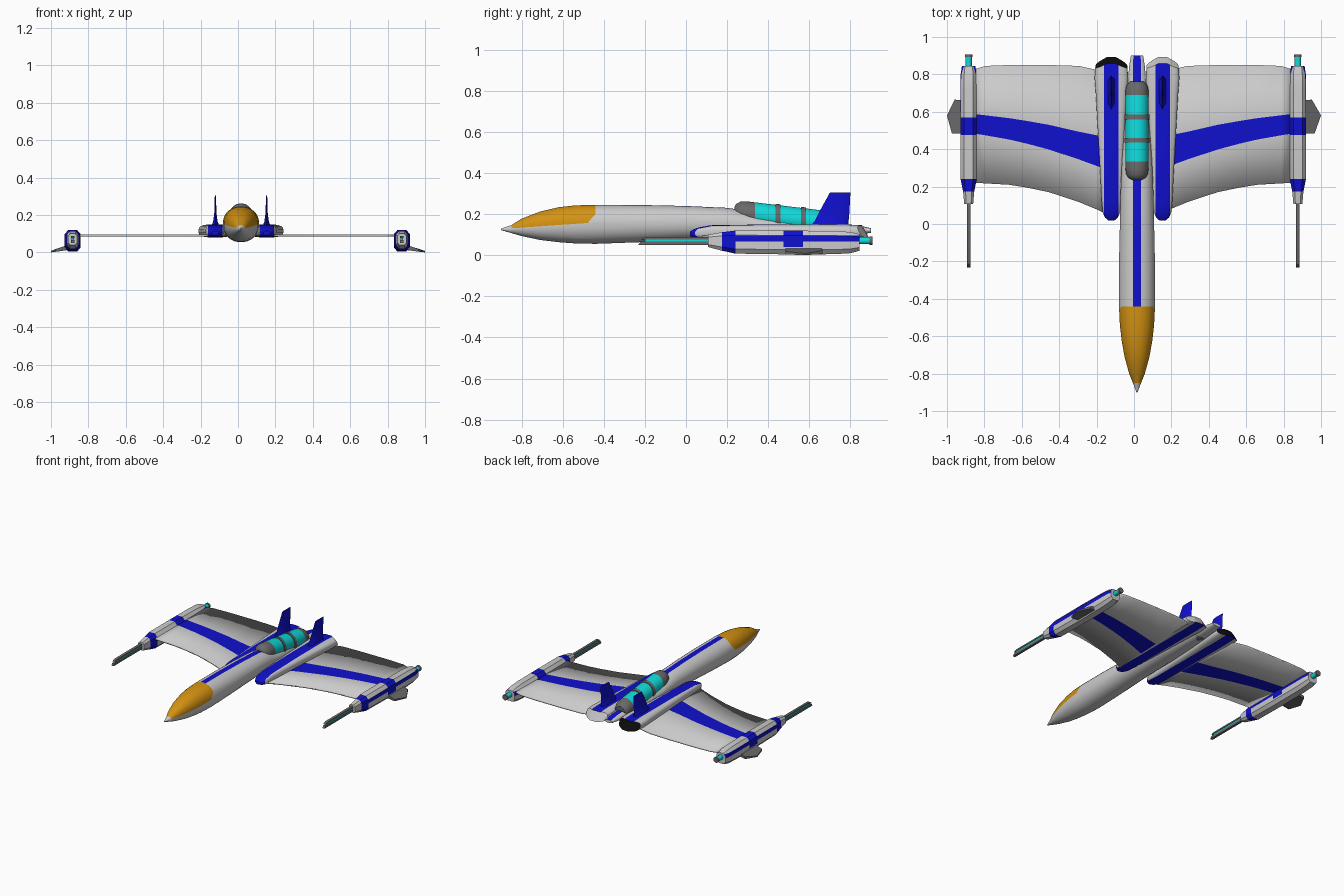
import bpy, bmesh, math
from mathutils import Vector

cube = bpy.data.objects.get("Cube")
if cube:
    bpy.data.objects.remove(cube)


def material(name, r, g, b):
    m = bpy.data.materials.new(name)
    m.use_nodes = True
    m.diffuse_color = (r, g, b, 1)
    m.node_tree.nodes["Principled BSDF"].inputs["Base Color"].default_value = (r, g, b, 1)
    return m


MATS = [material("light_grey", .6, .6, .6), material("deep_blue", .005, .005, .62),
        material("canopy_gold", .66, .29, .006), material("cyan_glow", .005, .7, .7),
        material("dark_grey", .14, .14, .14), material("engine_black", .004, .004, .004)]
GREY, BLUE, GOLD, CYAN, DARK, BLACK = range(6)


def finish(name, bm, rule, angle=35):
    """Paint faces by rule(centre, normal) and create the object."""
    bmesh.ops.recalc_face_normals(bm, faces=bm.faces)
    bm.normal_update()
    for f in bm.faces:
        f.material_index = rule(f.calc_center_median(), f.normal) if callable(rule) else rule
    mesh = bpy.data.meshes.new(name)
    bm.to_mesh(mesh)
    bm.free()
    for m in MATS:
        mesh.materials.append(m)
    ob = bpy.data.objects.new(name, mesh)
    bpy.context.collection.objects.link(ob)
    bpy.ops.object.select_all(action='DESELECT')
    ob.select_set(True)
    bpy.context.view_layer.objects.active = ob
    bpy.ops.object.shade_smooth_by_angle(angle=math.radians(angle))
    return ob


def skin(name, rings, rule, cuts=(), angle=35):
    """Bridge closed rings, cap both ends, cut along planes for clean colour edges."""
    bm = bmesh.new()
    vs = [[bm.verts.new(p) for p in ring] for ring in rings]
    n = len(vs[0])
    for a, b in zip(vs, vs[1:]):
        for i in range(n):
            j = (i + 1) % n
            bm.faces.new((a[i], a[j], b[j], b[i]))
    bm.faces.new(vs[0])
    bm.faces.new(vs[-1])
    for co, no in cuts:
        bmesh.ops.bisect_plane(bm, geom=bm.verts[:] + bm.edges[:] + bm.faces[:],
                               plane_co=co, plane_no=no, dist=1e-5)
    return finish(name, bm, rule, angle)


def oval(n, power=2.0):
    pts = []
    for i in range(n):
        a = 2 * math.pi * (i + .5) / n
        c, s = math.cos(a), math.sin(a)
        pts.append((math.copysign(abs(c) ** (2 / power), c),
                    math.copysign(abs(s) ** (2 / power), s)))
    return pts


OCTAGON = [(1, -.6), (1, .6), (.55, 1), (-.55, 1), (-1, .6), (-1, -.6), (-.55, -1), (.55, -1)]


def along_y(cx, sections, unit):
    """Rings from sections of (y, half width, bottom, top)."""
    return [[(cx + u * w, y, (b + t) / 2 + v * (t - b) / 2) for u, v in unit]
            for y, w, b, t in sections]


def box(name, x0, x1, outline, rule):
    """Extrude a side outline of (y, z) between two x positions."""
    return skin(name, [[(x, y, z) for y, z in outline] for x in (x0, x1)], rule)


X, Y, Z = Vector((1, 0, 0)), Vector((0, 1, 0)), Vector((0, 0, 1))
MID = .016

# Fuselage with canopy and spine stripe
BODY = [(-.9, .003, .122, .13), (-.85, .022, .108, .146), (-.8, .042, .093, .178),
        (-.71, .067, .074, .213), (-.62, .083, .063, .234), (-.54, .092, .057, .243),
        (-.44, .097, .055, .246), (-.22, .097, .063, .245), (0, .092, .073, .24),
        (.2, .087, .078, .231), (.27, .084, .079, .22), (.35, .08, .08, .195),
        (.56, .064, .085, .165), (.7, .052, .09, .15), (.84, .043, .1, .145), (.9, .033, .109, .132)]
RAIL = (0, -.07, 1)


def body_rule(c, n):
    if -.85 < c.y < -.44:
        above = c.z > .152 + .07 * (c.y + .55)
        return GOLD if above and (c.z - .16) > 1.15 * (c.y + .476) else GREY
    if -.44 < c.y < .89 and abs(c.x - MID) < .021 and n.z > .4:
        return BLUE
    return GREY


skin("fuselage", along_y(MID, BODY, oval(28, 2.15)), body_rule,
     [((0, -.55, .152), RAIL), ((0, -.476, .16), (0, -1.15, 1)),
      ((MID - .021, 0, 0), X), ((MID + .021, 0, 0), X)])

# Canister on the back, with domed ends and two clamps
R = .063
CAN = [(.235, .028), (.245, .045), (.265, .058), (.3, R), (.335, R),
       (.435, R), (.435, .068), (.46, .068), (.46, R),
       (.56, R), (.56, .068), (.585, .068), (.585, R),
       (.69, R), (.73, .06), (.75, .05), (.762, .035)]
rings = []
for y, r in CAN:
    z = .195 - .12 * (y - .335)
    rings.append((y, r, z - r, z + r))


def can_rule(c, n):
    clamp = .434 < c.y < .461 or .559 < c.y < .586
    return DARK if clamp or c.y < .335 or c.y > .69 else CYAN


skin("back_canister", along_y(MID, rings, oval(24)), can_rule)

# Wing stations: span, leading edge, stripe front, stripe back, trailing edge
WING = [(.15, .055, .295, .465, .81), (.2, .08, .312, .475, .825), (.29, .117, .345, .493, .845),
        (.45, .17, .398, .53, .85), (.57, .195, .43, .551, .85), (.665, .21, .452, .566, .85),
        (.79, .217, .474, .581, .845), (.84, .22, .482, .587, .83)]
POD = [(.107, .024, .04, .1), (.175, .03, .022, .112), (.24, .043, .008, .12),
       (.5, .043, .004, .12), (.72, .043, .005, .118), (.8, .043, .01, .113), (.845, .036, .022, .102)]
NACELLE = [(.02, .018, .092, .115), (.035, .035, .087, .125), (.06, .046, .083, .135),
           (.12, .052, .08, .146), (.4, .067, .08, .15), (.7, .084, .08, .15),
           (.8, .09, .08, .15), (.86, .086, .082, .146)]

for side, label in ((-1, "right"), (1, "left")):
    # Engine nacelle with a swept, slanted exhaust
    cx = MID + side * .137
    rings = along_y(cx, NACELLE, oval(24, 3.2))
    w = NACELLE[-1][1]
    rings[-1] = [(x, .86 + .045 * (1 - abs(x - cx) / w) - .55 * (z - .082), z)
                 for x, y, z in rings[-1]]
    rings[-2] = [(x, y - .02, z) for x, y, z in rings[-2]]
    exhaust = BLACK if side < 0 else GREY

    def nacelle_rule(c, n):
        if n.y > .45:
            return exhaust
        return BLUE if abs(c.x - cx) < .039 else GREY

    skin(label + "_nacelle", rings, nacelle_rule,
         [((cx - .039, 0, 0), X), ((cx + .039, 0, 0), X)])

    # Tail fin, flared at the root
    fin = []
    for z, y0, y1, t in ((.14, .605, .79, .022), (.165, .625, .791, .012),
                         (.21, .648, .795, .006), (.305, .7, .8, .003)):
        q = (y1 - y0) * .2
        fin.append([(cx, y0, z), (cx + t, y0 + q, z), (cx + t, y1 - q / 2, z),
                    (cx, y1, z), (cx - t, y1 - q / 2, z), (cx - t, y0 + q, z)])
    skin(label + "_tail_fin", fin, BLUE)

    # Wing plate with swept stripe
    off = -.004
    bm = bmesh.new()
    grid = [[bm.verts.new((off + side * row[0], y, .091)) for y in row[1:]] for row in WING]
    for a, b in zip(grid, grid[1:]):
        for k in range(3):
            bm.faces.new((a[k], b[k], b[k + 1], a[k + 1]))
    striped = {round(f.calc_center_median().y, 5) for f in list(bm.faces)[1::3]}
    wing = finish(label + "_wing", bm,
                  lambda c, n: BLUE if round(c.y, 5) in striped else GREY)
    mod = wing.modifiers.new("thickness", 'SOLIDIFY')
    mod.thickness, mod.offset = .012, 0

    # Wingtip pod with collar, band and side stripe
    px = off + side * .88

    def pod_rule(c, n):
        collar = .175 < c.y < .24
        band = .475 < c.y < .57 and c.z > .04
        stripe = c.y > .24 and .068 < c.z < .097 and abs(n.x) > .6
        return BLUE if collar or band or stripe else GREY

    skin(label + "_wingtip_pod", along_y(px, POD, OCTAGON), pod_rule,
         [((0, 0, z), Z) for z in (.04, .068, .097)] + [((0, y, 0), Y) for y in (.475, .57)],
         angle=20)

    # Cannon: two rails around a glowing core
    box(label + "_cannon_top", px - .01, px + .01,
        [(-.22, .077), (-.2, .088), (.13, .088), (.13, .077)], DARK)
    box(label + "_cannon_core", px - .007, px + .007,
        [(-.2, .067), (-.2, .077), (.13, .077), (.13, .067)], CYAN)
    box(label + "_cannon_bottom", px - .009, px + .009,
        [(-.232, .05), (-.222, .067), (.13, .067), (.13, .05)], DARK)

    # Pod thruster
    tube = [(y, r, .071 - r, .071 + r) for y, r in
            ((.83, .018), (.892, .018), (.892, .021), (.907, .021))]
    skin(label + "_thruster", along_y(px, tube, oval(12)),
         lambda c, n: DARK if c.y > .891 else CYAN)

    # Outer winglet
    plan = [(.9, .66), (.955, .665), (1.0, .58), (.97, .485), (.9, .485)]
    skin(label + "_winglet",
         [[(off * (d < 1) + side * d, y, base - (d - .91) * slope) for d, y in plan]
          for base, slope in ((.012, .13), (.038, .33))], DARK)
